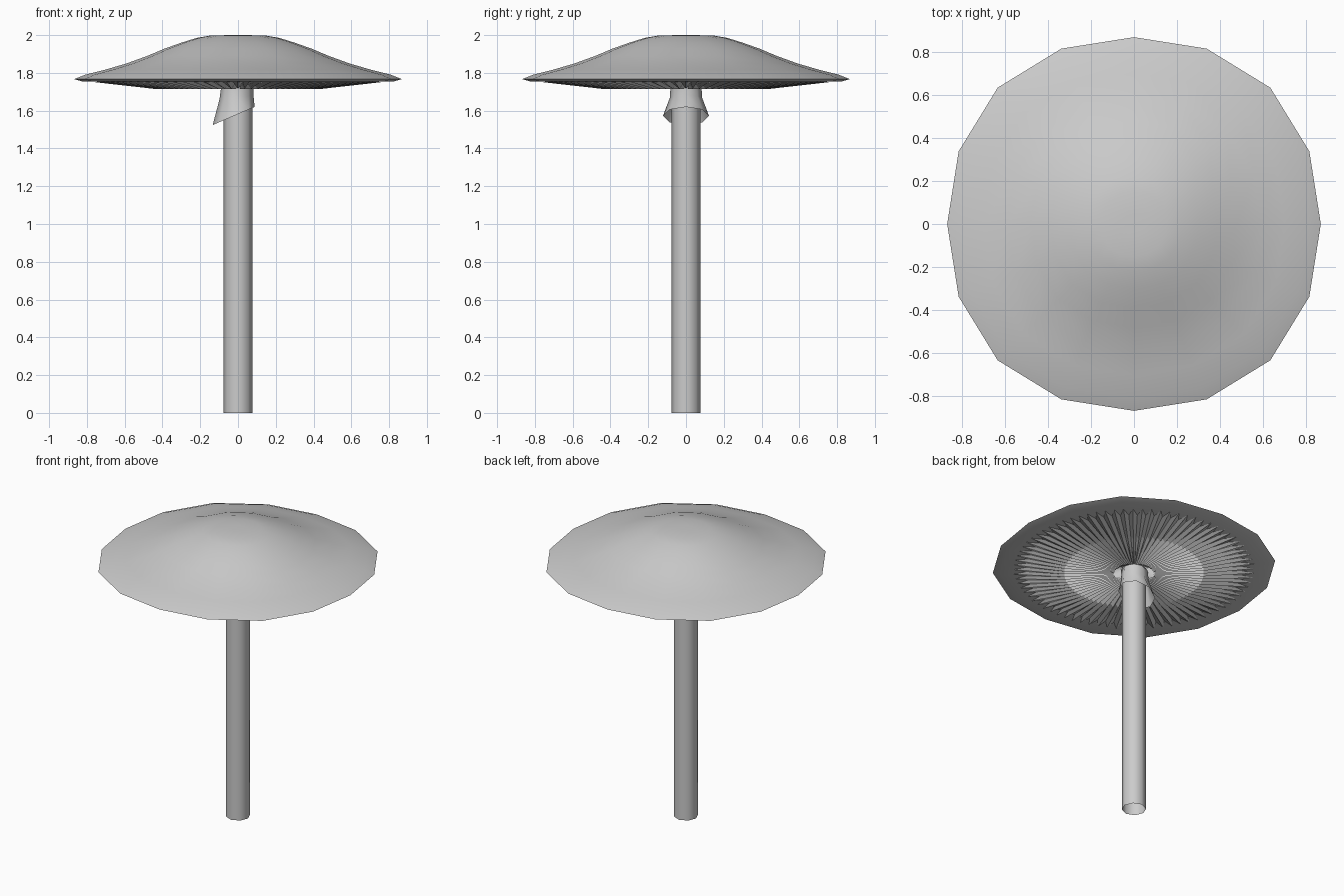
import bpy
from math import pi, sin, cos

if "Cube" in bpy.data.objects:
    bpy.data.objects.remove(bpy.data.objects["Cube"])


def ring_mesh(name, rings, fill_first=False, smooth=None):
    """Skin equal-length closed rings of points; optionally cap the first ring."""
    n = len(rings[0])
    verts = [p for ring in rings for p in ring]
    faces = []
    for k in range(len(rings) - 1):
        for i in range(n):
            j = (i + 1) % n
            faces.append((k * n + i, (k + 1) * n + i, (k + 1) * n + j, k * n + j))
    if fill_first:
        faces.append(tuple(range(n)))
    mesh = bpy.data.meshes.new(name)
    mesh.from_pydata(verts, [], faces)
    mesh.update()
    obj = bpy.data.objects.new(name, mesh)
    bpy.context.collection.objects.link(obj)
    if smooth is not None:
        bpy.ops.object.select_all(action='DESELECT')
        obj.select_set(True)
        bpy.context.view_layer.objects.active = obj
        bpy.ops.object.shade_smooth_by_angle(angle=smooth)
    return obj


# Cap: 16-sided dome, slightly squared outline, with a narrow lip underneath
def cap_ring(r, z):
    pts = []
    for i in range(16):
        a = 2 * pi * i / 16
        s = r * (1 - 0.016 * (cos(4 * a) - 1))
        pts.append((s * cos(a), s * sin(a), z))
    return pts


cap_profile = [(0.05, 2.0), (0.15, 1.997), (0.22, 1.985), (0.3, 1.96),
               (0.39, 1.928), (0.48, 1.89), (0.59, 1.85), (0.7, 1.818),
               (0.81, 1.79), (0.867, 1.767), (0.825, 1.755), (0.7, 1.752),
               (0.4, 1.75), (0.08, 1.755)]
ring_mesh("cap", [cap_ring(r, z) for r, z in cap_profile], True, 1.0)

# Gills: pleated disc whose folds vanish into the underside of the cap
GILLS = 80


def gill_ring(r, low, high, r_high=None):
    pts = []
    for i in range(GILLS * 2):
        a = pi * i / GILLS
        rr, z = (r, low) if i % 2 == 0 else (r_high or r, high)
        pts.append((rr * cos(a), rr * sin(a), z))
    return pts


ring_mesh("gills", [gill_ring(0.76, 1.751, 1.751, 0.68),
                    gill_ring(0.44, 1.715, 1.74),
                    gill_ring(0.13, 1.715, 1.735),
                    gill_ring(0.08, 1.738, 1.745)])

# Stem: open eight-sided tube
def oct_ring(r, z):
    return [(r * cos(pi * i / 4), r * sin(pi * i / 4), z) for i in range(8)]


ring_mesh("stem", [oct_ring(0.077, 1.78), oct_ring(0.077, 0)], False, 0.9)

# Skirt: tilted flaring collar, longest on the -x side
skirt = []
for cx, rx, ry, z, tilt in [(-0.004, 0.084, 0.082, 1.735, 0.0),
                            (-0.008, 0.09, 0.085, 1.67, 0.01),
                            (-0.023, 0.111, 0.122, 1.572, 0.048)]:
    skirt.append([(cx + rx * cos(pi * i / 4), ry * sin(pi * i / 4),
                   z + tilt * cos(pi * i / 4)) for i in range(8)])
ring_mesh("stem_skirt", skirt, False, 0.9)
